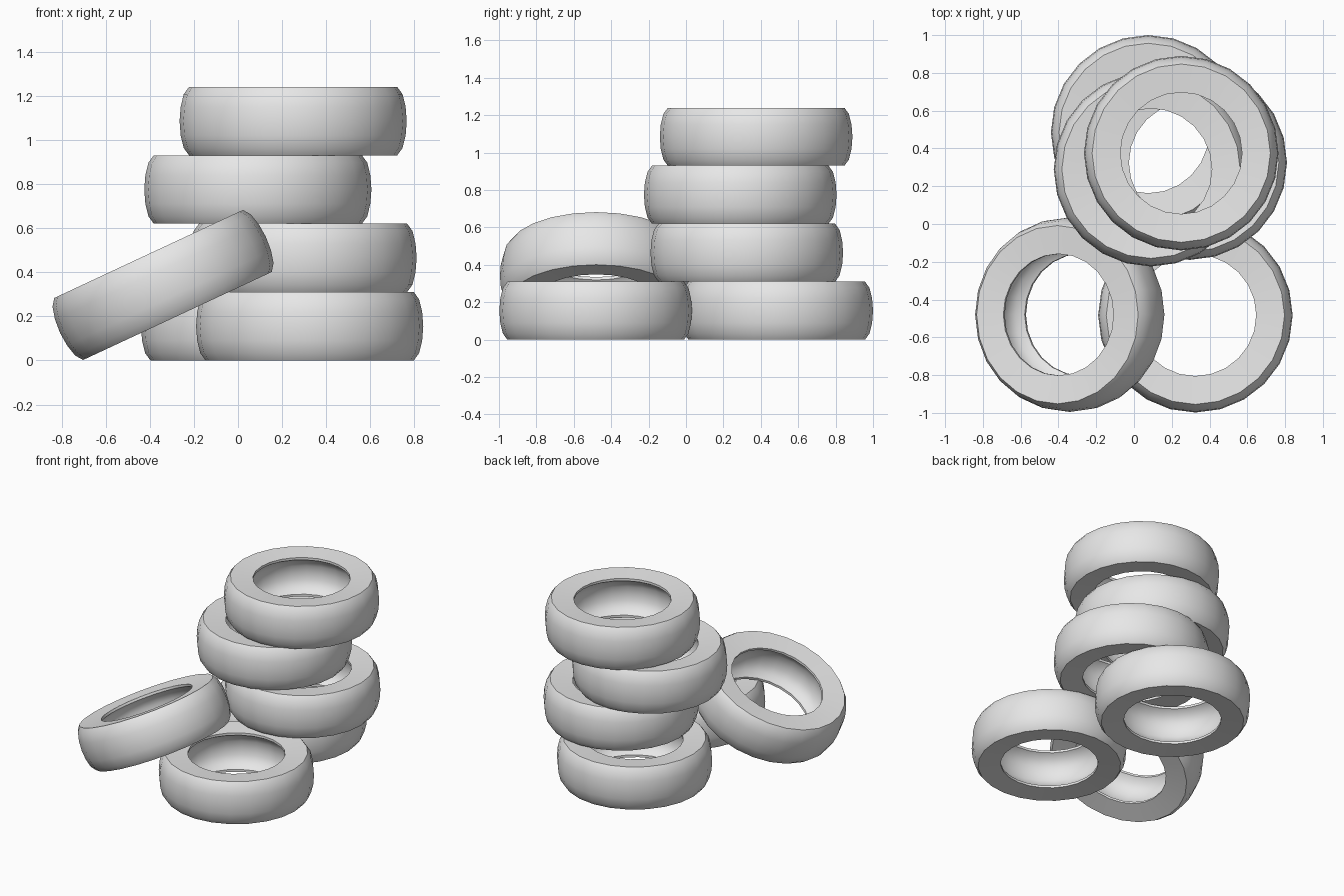
import bpy, bmesh, math

default_cube = bpy.data.objects.get("Cube")
if default_cube:
    bpy.data.objects.remove(default_cube)

rubber = bpy.data.materials.new("grey_rubber")
rubber.use_nodes = True
GREY = (0.8, 0.8, 0.8, 1.0)
rubber.diffuse_color = GREY
rubber.node_tree.nodes["Principled BSDF"].inputs["Base Color"].default_value = GREY

SEGMENTS = 24
# Upper half of the tyre section (radius, height): tread, shoulder, sidewall, lip, hollow
HALF = [(0.515, 0), (0.51, 0.065), (0.496, 0.122), (0.472, 0.155),
        (0.322, 0.142), (0.322, 0.125), (0.365, 0.1), (0.39, 0.05), (0.395, 0)]
SECTION = HALF + [(r, -z) for r, z in reversed(HALF[1:-1])]


def make_tyre_mesh():
    """Spin the closed section around the axle."""
    bm = bmesh.new()
    verts = [bm.verts.new((r, 0, z)) for r, z in SECTION]
    edges = [bm.edges.new((v, verts[i - 1])) for i, v in enumerate(verts)]
    bmesh.ops.spin(bm, geom=verts + edges, cent=(0, 0, 0), axis=(0, 0, 1),
                   angle=math.tau, steps=SEGMENTS, use_duplicate=False)
    bmesh.ops.remove_doubles(bm, verts=bm.verts, dist=0.0005)
    bmesh.ops.recalc_face_normals(bm, faces=bm.faces)
    mesh = bpy.data.meshes.new("tyre")
    bm.to_mesh(mesh)
    bm.free()
    mesh.materials.append(rubber)
    return mesh


def add_tyre(name, location, tilt=0):
    tyre = bpy.data.objects.new(name, make_tyre_mesh())
    tyre.location = location
    tyre.rotation_euler.y = math.radians(tilt)
    bpy.context.collection.objects.link(tyre)
    bpy.ops.object.select_all(action="DESELECT")
    tyre.select_set(True)
    bpy.context.view_layer.objects.active = tyre
    bpy.ops.object.shade_smooth_by_angle(angle=math.radians(35))


# Stack of four, slightly staggered
STACK = [(0.075, 0.485), (0.295, 0.325), (0.09, 0.29), (0.25, 0.375)]
for level, (x, y) in enumerate(STACK):
    add_tyre(f"stacked_tyre_{level + 1}", (x, y, 0.155 + 0.31 * level))

# One lying in front and one leaning on it
add_tyre("front_tyre", (0.325, -0.483, 0.155))
add_tyre("leaning_tyre", (-0.34, -0.48, 0.342), tilt=-25)
